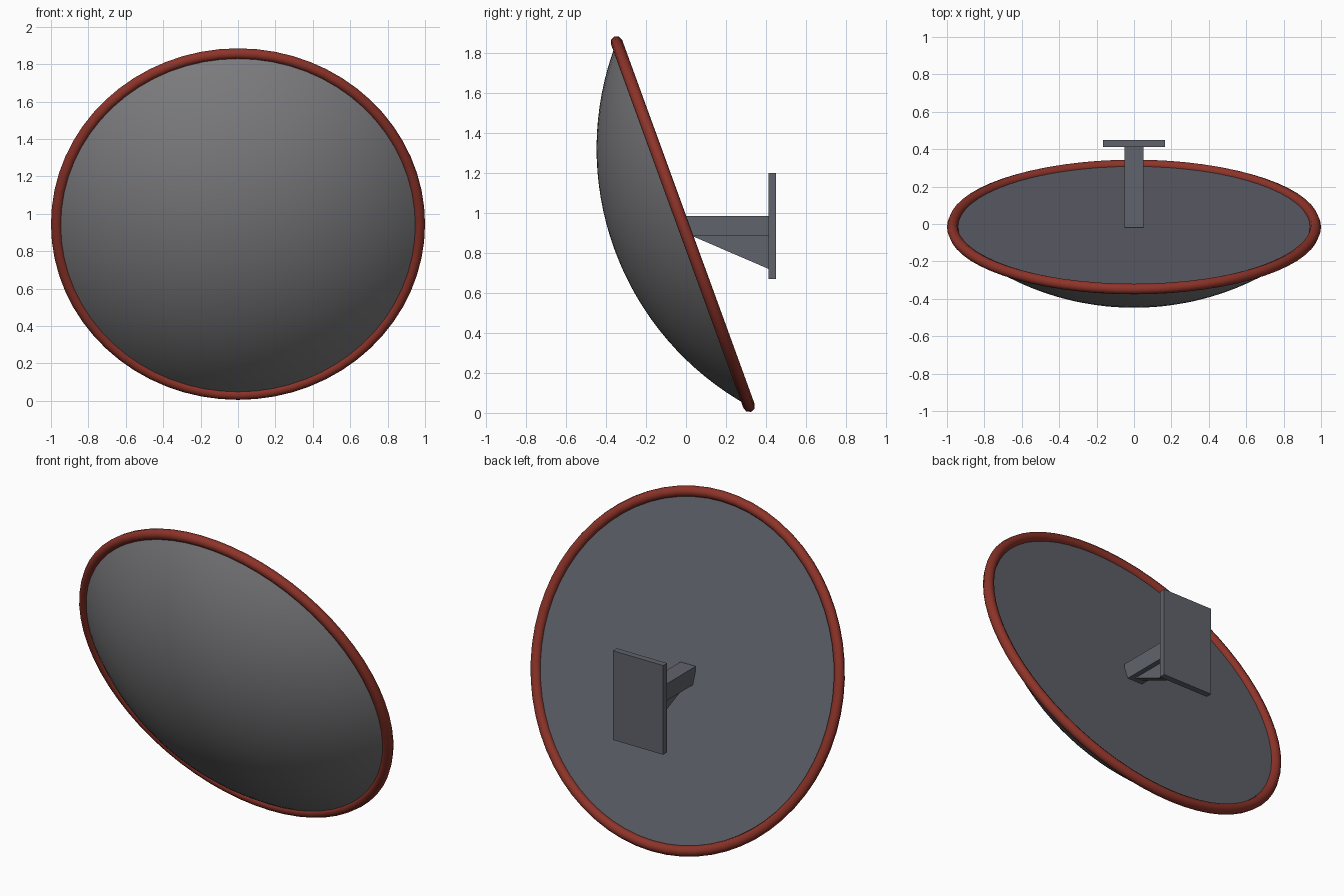
import bpy, bmesh
from math import pi, sin, cos, radians, asin
from mathutils import Matrix

cube = bpy.data.objects.get("Cube")
if cube:
    bpy.data.objects.remove(cube)


def material(name, rgb):
    m = bpy.data.materials.new(name)
    m.use_nodes = True
    m.diffuse_color = (*rgb, 1)
    m.node_tree.nodes["Principled BSDF"].inputs["Base Color"].default_value = (*rgb, 1)
    return m


dome_grey = material("dome grey", (0.20, 0.20, 0.21))
metal = material("blue grey metal", (0.12, 0.125, 0.15))
red = material("rim red", (0.27, 0.034, 0.022))

# Mirror frame: local z is the viewing direction, tipped forward and down
RADIUS, TUBE, DEPTH, SIDES = 0.97, 0.03, 0.365, 64
TILT = Matrix.Translation((0, -0.016, 0.945)) @ Matrix.Rotation(radians(110), 4, "X")


def finish(name, bm, mat, matrix=Matrix(), smooth=False):
    bmesh.ops.recalc_face_normals(bm, faces=bm.faces)
    me = bpy.data.meshes.new(name)
    bm.to_mesh(me)
    bm.free()
    me.materials.append(mat)
    me.polygons.foreach_set("use_smooth", [smooth] * len(me.polygons))
    ob = bpy.data.objects.new(name, me)
    ob.matrix_world = matrix
    bpy.context.collection.objects.link(ob)
    return ob


def lathe(profile, closed=False):
    """Spin (radius, height) points around local z."""
    bm = bmesh.new()
    verts = [bm.verts.new((r, 0, z)) for r, z in profile]
    pairs = list(zip(verts, verts[1:] + verts[:1]))
    edges = [bm.edges.new(p) for p in (pairs if closed else pairs[:-1])]
    bmesh.ops.spin(bm, geom=verts + edges, cent=(0, 0, 0), axis=(0, 0, 1),
                   angle=2 * pi, steps=SIDES)
    bmesh.ops.remove_doubles(bm, verts=bm.verts, dist=0.0005)
    return bm


def box(name, x, y, z, mat):
    """Box from half-width x and (low, high) pairs y and z."""
    bm = bmesh.new()
    bmesh.ops.create_cube(bm, size=1)
    bmesh.ops.scale(bm, verts=bm.verts, vec=(2 * x, y[1] - y[0], z[1] - z[0]))
    bmesh.ops.translate(bm, verts=bm.verts, vec=(0, sum(y) / 2, sum(z) / 2))
    return finish(name, bm, mat)


# Convex mirror face: a spherical cap
ball = (RADIUS ** 2 + DEPTH ** 2) / (2 * DEPTH)
span = asin(RADIUS / ball)
cap = [(ball * sin(span * i / 16), ball * cos(span * i / 16) - ball + DEPTH)
       for i in range(17)]
finish("mirror_dome", lathe(cap), dome_grey, TILT, True)

# Flat back panel
bm = bmesh.new()
bmesh.ops.create_circle(bm, cap_ends=True, radius=RADIUS, segments=SIDES)
bmesh.ops.translate(bm, verts=bm.verts, vec=(0, 0, -0.002))
panel = finish("back_panel", bm, metal, TILT)
panel.data.flip_normals()

# Round rim
ring = [(RADIUS + TUBE * cos(i * pi / 4), TUBE * sin(i * pi / 4)) for i in range(8)]
finish("rim", lathe(ring, True), red, TILT, True)

# Wall bracket
box("bracket_arm", 0.05, (-0.02, 0.42), (0.885, 0.985), metal)
box("wall_plate", 0.165, (0.413, 0.45), (0.67, 1.2), metal)

# Triangular brace under the arm
bm = bmesh.new()
side = bm.faces.new([bm.verts.new((-0.02, y, z)) for y, z in
                     ((0.02, 0.89), (0.415, 0.89), (0.415, 0.72))])
out = bmesh.ops.extrude_face_region(bm, geom=[side])
bmesh.ops.translate(bm, vec=(0.04, 0, 0),
                    verts=[v for v in out["geom"] if isinstance(v, bmesh.types.BMVert)])
finish("bracket_brace", bm, metal)
